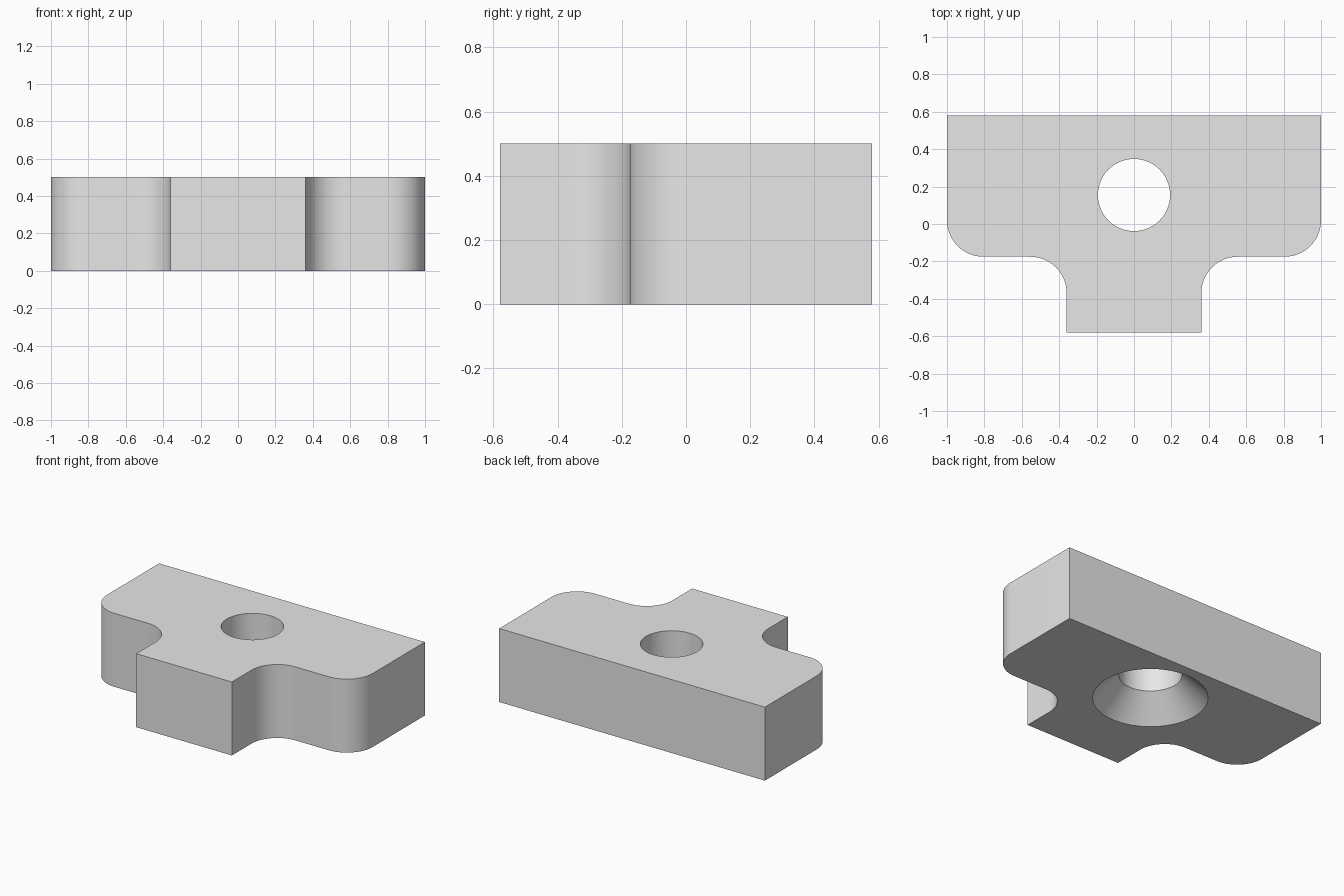
import bpy, bmesh
from math import cos, sin, radians

if "Cube" in bpy.data.objects:
    bpy.data.objects.remove(bpy.data.objects["Cube"], do_unlink=True)

HEIGHT = 0.5
HALF_DEPTH = 0.58
SHOULDER_Y = -0.175
STEM = 0.36
RADIUS = 0.195
HOLE_Y = 0.155
HOLE_R = 0.193
SINK_R = 0.352


def arc(cx, cy, start, end, steps=16):
    """Points along an arc of the shared fillet radius."""
    angles = [radians(start + (end - start) * i / steps) for i in range(steps + 1)]
    return [(cx + RADIUS * cos(a), cy + RADIUS * sin(a)) for a in angles]


def make_object(name, bm):
    bmesh.ops.recalc_face_normals(bm, faces=bm.faces)
    mesh = bpy.data.meshes.new(name)
    bm.to_mesh(mesh)
    bm.free()
    obj = bpy.data.objects.new(name, mesh)
    bpy.context.collection.objects.link(obj)
    return obj


# Plain grey material
grey = bpy.data.materials.new("light_grey")
grey.use_nodes = True
grey.diffuse_color = (0.8, 0.8, 0.8, 1)
grey.node_tree.nodes["Principled BSDF"].inputs["Base Color"].default_value = (0.8, 0.8, 0.8, 1)

# T-shaped block: right half outline from back to front, mirrored
half = [(1, HALF_DEPTH)]
half += arc(1 - RADIUS, SHOULDER_Y + RADIUS, 0, -90)
half += arc(STEM + RADIUS, SHOULDER_Y - RADIUS, 90, 180)
half += [(STEM, -HALF_DEPTH)]
outline = half + [(-x, y) for x, y in reversed(half)]

bm = bmesh.new()
base = bm.faces.new([bm.verts.new((x, y, 0)) for x, y in outline])
top = bmesh.ops.extrude_face_region(bm, geom=[base])
top_verts = [v for v in top["geom"] if isinstance(v, bmesh.types.BMVert)]
bmesh.ops.translate(bm, verts=top_verts, vec=(0, 0, HEIGHT))
block = make_object("t_block", bm)
block.data.materials.append(grey)

# Countersunk hole cutter: a revolved profile, wide at the underside
OVER = 0.05
profile = [(SINK_R + OVER, -OVER), (HOLE_R, SINK_R - HOLE_R), (HOLE_R, HEIGHT + OVER)]
SIDES = 64
bm = bmesh.new()
rings = []
for r, z in profile:
    turn = [radians(360 * i / SIDES) for i in range(SIDES)]
    rings.append([bm.verts.new((r * cos(a), HOLE_Y + r * sin(a), z)) for a in turn])
for low, high in zip(rings, rings[1:]):
    for i in range(SIDES):
        j = (i + 1) % SIDES
        bm.faces.new((low[i], low[j], high[j], high[i]))
bm.faces.new(rings[0])
bm.faces.new(rings[-1])
cutter = make_object("hole_cutter", bm)
cutter.data.materials.append(grey)
cutter.hide_render = True

# Cut the hole, then smooth the curved walls
cut = block.modifiers.new("countersunk_hole", "BOOLEAN")
cut.operation = "DIFFERENCE"
cut.solver = "EXACT"
cut.object = cutter
bpy.ops.object.select_all(action="DESELECT")
bpy.context.view_layer.objects.active = block
block.select_set(True)
bpy.ops.object.modifier_apply(modifier=cut.name)
bpy.data.objects.remove(cutter, do_unlink=True)
bpy.ops.object.shade_smooth_by_angle(angle=radians(30))
